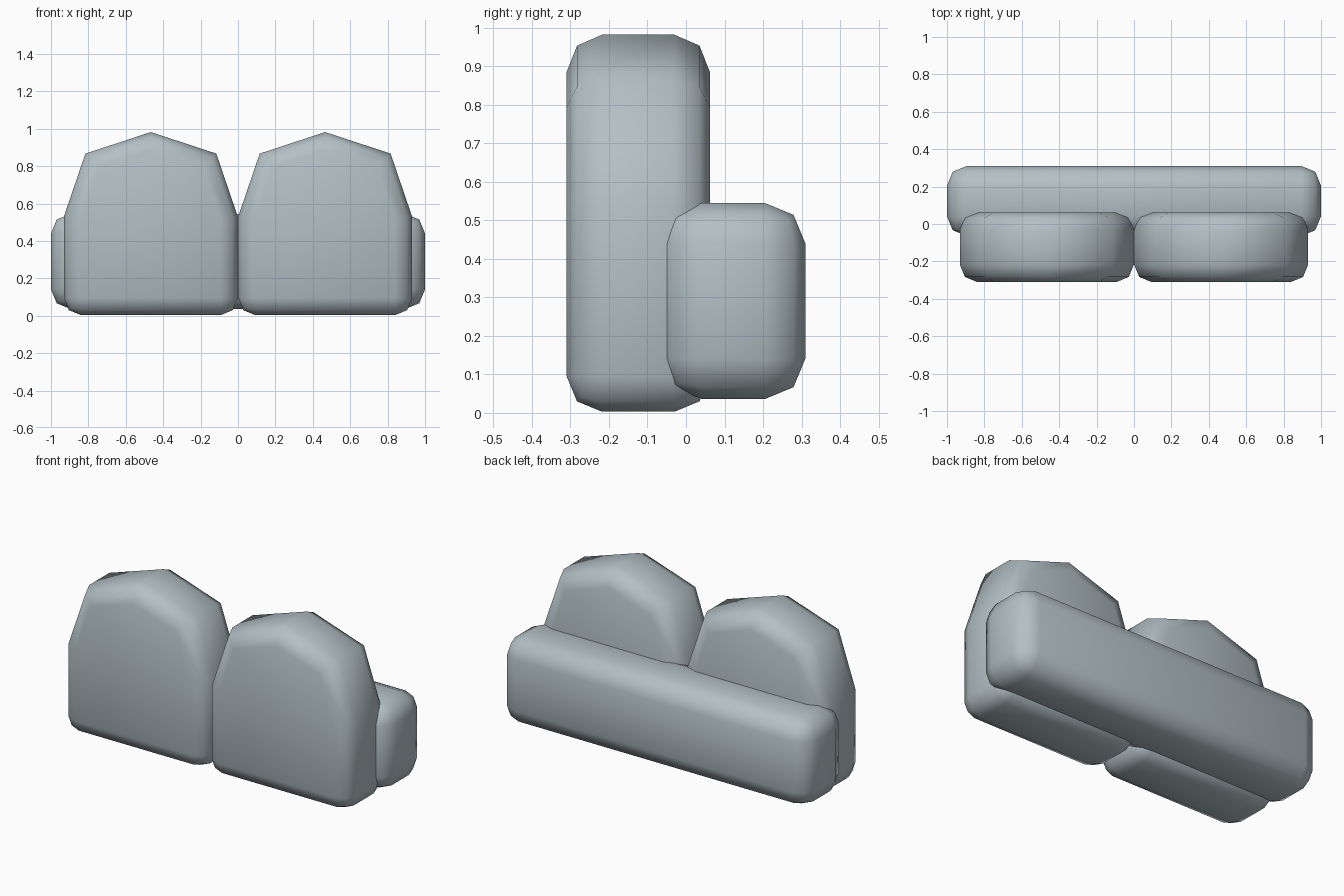
import bpy, bmesh

if "Cube" in bpy.data.objects:
    bpy.data.objects.remove(bpy.data.objects["Cube"])

fabric = bpy.data.materials.new("grey blue fabric")
fabric.diffuse_color = (0.45, 0.53, 0.56, 1)
fabric.use_nodes = True
fabric.node_tree.nodes["Principled BSDF"].inputs["Base Color"].default_value = fabric.diffuse_color


def soft_prism(name, profile, y0, y1, radius, hard):
    """Extrude an xz profile along y and round its edges.
    Depth edges at the profile points listed in 'hard' stay unrounded."""
    bm = bmesh.new()
    front = [bm.verts.new((x, y0, z)) for x, z in profile]
    back = [bm.verts.new((x, y1, z)) for x, z in profile]
    n = len(profile)
    bm.faces.new(front)
    bm.faces.new(back[::-1])
    keep = []
    for i in range(n):
        j = (i + 1) % n
        bm.faces.new((front[i], back[i], back[j], front[j]))
    for i in hard:
        keep.append(bm.edges.get((front[i], back[i])))
    bmesh.ops.recalc_face_normals(bm, faces=bm.faces)
    bmesh.ops.bevel(bm, geom=[e for e in bm.edges if e not in keep],
                    offset=radius, offset_type='OFFSET', segments=2,
                    profile=0.5, affect='EDGES', clamp_overlap=True)
    bmesh.ops.recalc_face_normals(bm, faces=bm.faces)
    for f in bm.faces:
        f.smooth = True
    mesh = bpy.data.meshes.new(name)
    bm.to_mesh(mesh)
    bm.free()
    mesh.materials.append(fabric)
    obj = bpy.data.objects.new(name, mesh)
    bpy.context.collection.objects.link(obj)
    return obj


# Two arched cushions side by side
arch = [(-0.465, 0.003), (0.465, 0.003), (0.465, 0.53), (0.35, 0.867),
        (0, 0.982), (-0.35, 0.867), (-0.465, 0.53)]
for side, cx in (("left", -0.466), ("right", 0.466)):
    soft_prism("cushion_" + side, [(x + cx, z) for x, z in arch],
               -0.31, 0.062, 0.092, hard=range(2, 7))

# Long rounded bar behind the cushions
soft_prism("back_bar", [(-1, 0.036), (1, 0.036), (1, 0.545), (-1, 0.545)],
           -0.064, 0.31, 0.105, hard=())
